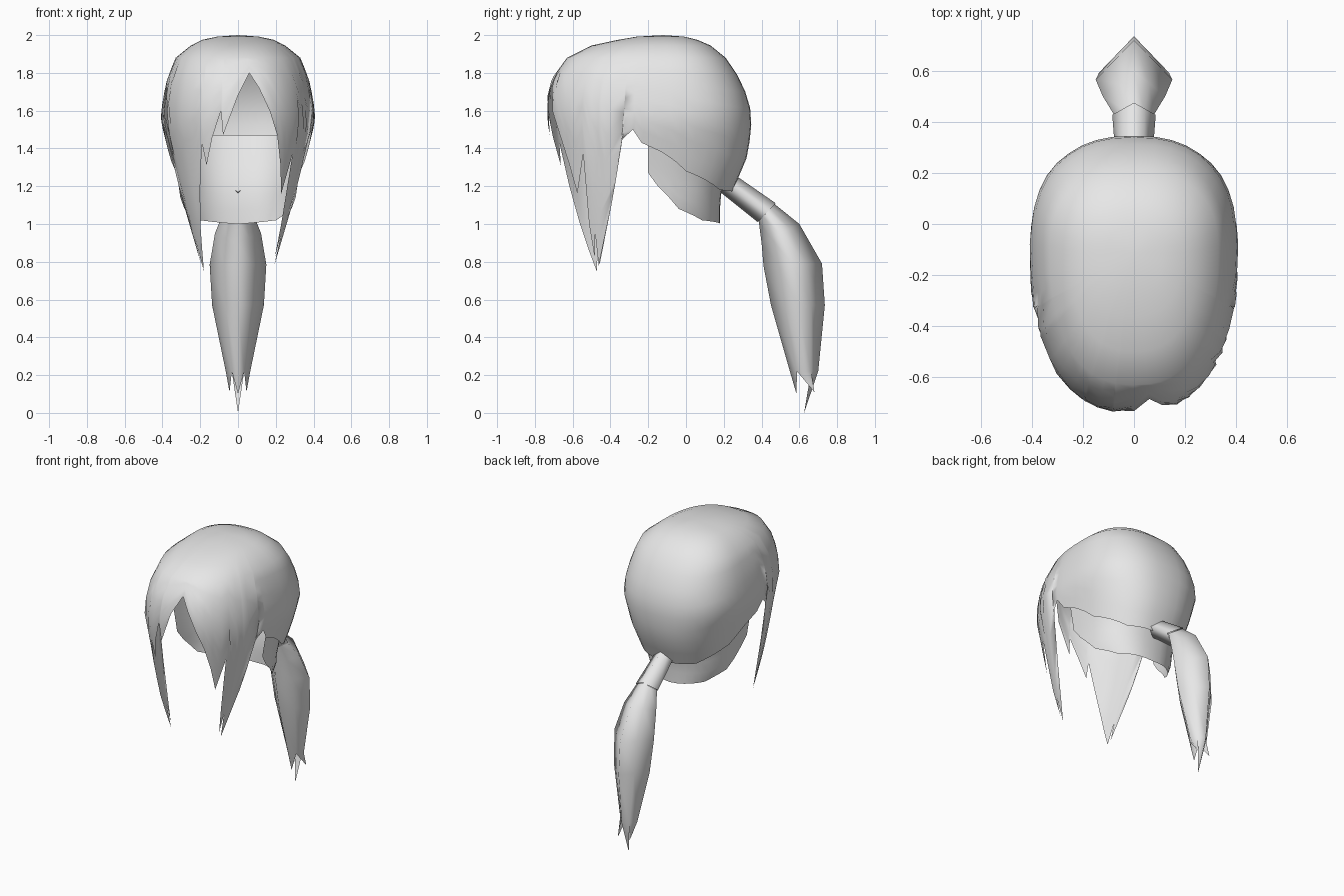
import bpy, bmesh, math

if "Cube" in bpy.data.objects:
    bpy.data.objects.remove(bpy.data.objects["Cube"])

hair = bpy.data.materials.new("light_grey_hair")
hair.diffuse_color = (0.8, 0.8, 0.8, 1)
hair.use_nodes = True
hair.node_tree.nodes["Principled BSDF"].inputs["Base Color"].default_value = hair.diffuse_color


def lerp_table(table, t):
    """Piecewise linear lookup; rows are (key, value, ...) with rising keys."""
    if t <= table[0][0]:
        return table[0][1:]
    for a, b in zip(table, table[1:]):
        if t <= b[0]:
            f = (t - a[0]) / (b[0] - a[0])
            return [p + (q - p) * f for p, q in zip(a[1:], b[1:])]
    return table[-1][1:]


def build(name, columns, closed=True):
    """Skin a surface over columns of points running downwards."""
    bm = bmesh.new()
    grid = [[bm.verts.new(p) for p in col] for col in columns]
    n = len(grid)
    for i in range(n if closed else n - 1):
        a, b = grid[i], grid[(i + 1) % n]
        for k in range(len(a) - 1):
            bm.faces.new((a[k], a[k + 1], b[k + 1], b[k]))
    bmesh.ops.remove_doubles(bm, verts=bm.verts, dist=0.0005)
    me = bpy.data.meshes.new(name)
    bm.to_mesh(me)
    bm.free()
    me.materials.append(hair)
    for p in me.polygons:
        p.use_smooth = True
    ob = bpy.data.objects.new(name, me)
    bpy.context.collection.objects.link(ob)
    return ob


def section_point(profile, deg, z):
    """Point on the rounded head outline at height z; 0 = front, 90 = +x."""
    w, front, centre, back = lerp_table(profile, z)
    s, c = math.sin(math.radians(deg)), math.cos(math.radians(deg))
    x = math.copysign(w * abs(s) ** 0.833, s)
    depth = (centre - front) if c > 0 else (back - centre)
    return (x, centre - math.copysign(depth * abs(c) ** 0.833, c), z)


def angles(edge, step):
    """Edge break points plus evenly spread columns in between."""
    out = []
    for a, b in zip(edge, edge[1:]):
        n = max(1, round((b[0] - a[0]) / step))
        out += [a[0] + (b[0] - a[0]) * i / n for i in range(n)]
    return out + [edge[-1][0]]


# Head shell: height, half width, front y, centre y, back y
head = [(0.75, .20, -.58, -.35, .0), (1.0, .27, -.65, -.28, .18),
        (1.18, .32, -.685, -.21, .25), (1.3, .35, -.70, -.17, .30),
        (1.37, .365, -.71, -.15, .33), (1.55, .41, -.74, -.10, .348),
        (1.65, .40, -.74, -.10, .335), (1.77, .375, -.71, -.10, .285),
        (1.88, .33, -.63, -.10, .21), (1.945, .25, -.50, -.11, .13),
        (1.975, .19, -.36, -.12, .06), (1.992, .11, -.26, -.12, -.01),
        (2.0, 0, -.12, -.12, -.12)]

# Hairline: angle around the head, height of the lower edge
hairline = [(-180, 1.17), (-145, 1.18), (-108, 1.28), (-83, 1.43), (-78, 1.5),
            (-73.5, 1.45), (-73, 1.1), (-66, .78), (-64.5, .93), (-62, .75),
            (-52, .86), (-44, 1.0), (-34, 1.2), (-26, 1.43), (-24, 1.31),
            (-9.5, 1.6), (-8.5, 1.47), (0, 1.68), (6.6, 1.8), (13, 1.72),
            (28, 1.47), (43, 1.16), (49, 1.37), (55, 1.0), (59.5, .82),
            (61, .95), (65, .78), (73, 1.1), (73.5, 1.45), (78, 1.5),
            (83, 1.43), (108, 1.28), (145, 1.18), (180, 1.17)]
columns = []
for deg in angles(hairline, 9)[:-1]:
    low = lerp_table(hairline, deg)[0]
    rows = [2.0, 1.992, 1.975, 1.945, 1.88]
    rows += [1.88 + (low - 1.88) * k / 8 for k in range(1, 9)]
    columns.append([section_point(head, deg, z) for z in rows])
build("hair_shell", columns)

# Nape hair tucked inside the back of the shell
nape = [(1.0, .26, -.5, -.2, .18), (1.1, .31, -.5, -.2, .18),
        (1.2, .315, -.5, -.2, .19), (1.3, .33, -.5, -.2, .23),
        (1.47, .36, -.5, -.2, .31)]
nape_edge = [(90, 1.27), (95, 1.2), (111, 1.08), (135, 1.02), (180, 1.0),
             (225, 1.02), (249, 1.08), (265, 1.2), (270, 1.27)]
columns = []
for deg in angles(nape_edge, 9):
    low = lerp_table(nape_edge, deg)[0]
    columns.append([section_point(nape, deg, 1.47 + (low - 1.47) * k / 6)
                    for k in range(7)])
build("nape_hair", columns, closed=False)


def diamond(fy, fz, by, bz, w):
    """Eight-point diamond ring: four corners and the middles between them."""
    my, mz = (fy + by) / 2, (fz + bz) / 2
    c = [(0, fy, fz), (w, my, mz), (0, by, bz), (-w, my, mz)]
    ring = []
    for p, q in zip(c, c[1:] + c[:1]):
        ring += [p, tuple((a + b) / 2 for a, b in zip(p, q))]
    return ring


# Hair tie
tie = [diamond(.18, 1.17, .28, 1.245, .07), diamond(.38, 1.01, .475, 1.11, .085)]
build("hair_tie", list(zip(*tie)))

# Ponytail, its last ring drawn out into four points
tail = [diamond(.385, 1.015, .47, 1.105, .078), diamond(.40, .90, .60, 1.0, .122),
        diamond(.41, .78, .72, .79, .15), diamond(.45, .57, .735, .57, .137),
        diamond(.55, .22, .70, .22, .065)]
end = list(tail[-1])
end[0], end[2], end[4], end[6] = (0, .585, .1), (.045, .68, .11), (0, .625, 0), (-.045, .68, .11)
build("ponytail", list(zip(*tail, end)))
